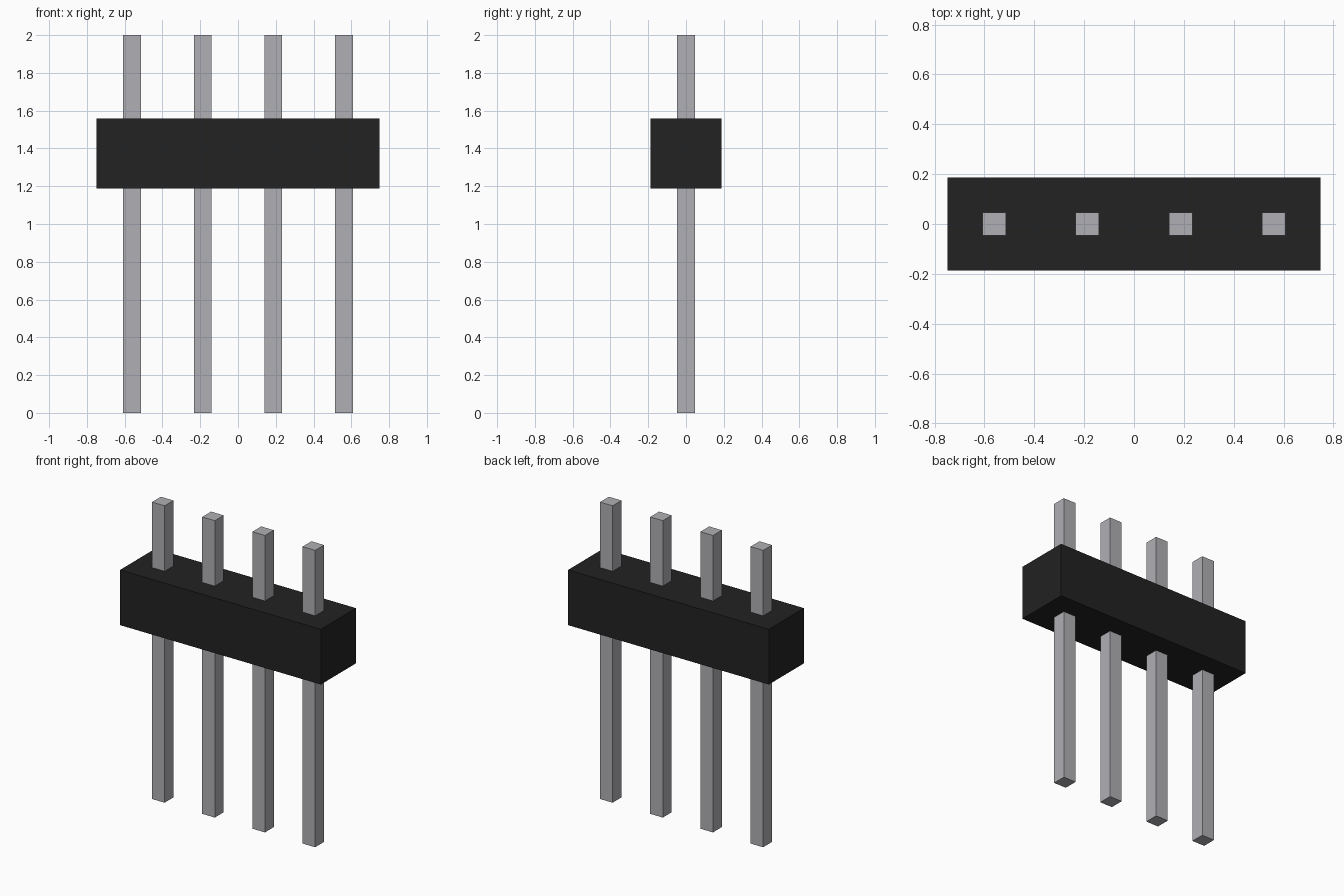
import bpy

cube = bpy.data.objects.get("Cube")
if cube:
    bpy.data.objects.remove(cube, do_unlink=True)


def make_material(name, rgb):
    mat = bpy.data.materials.new(name)
    mat.use_nodes = True
    mat.diffuse_color = (*rgb, 1)
    mat.node_tree.nodes["Principled BSDF"].inputs["Base Color"].default_value = (*rgb, 1)
    return mat


def box(name, size, center, mat):
    bpy.ops.mesh.primitive_cube_add(size=1, location=center)
    obj = bpy.context.object
    obj.name = name
    obj.scale = size
    bpy.ops.object.transform_apply(location=False, rotation=False, scale=True)
    obj.data.materials.append(mat)
    return obj


black = make_material("black plastic", (0.016, 0.016, 0.016))
metal = make_material("grey metal", (0.434, 0.434, 0.462))

PITCH = 0.374
PIN_WIDTH = 0.094
PIN_COUNT = 4

# Plastic housing
box("housing", (PITCH * PIN_COUNT, PITCH, 0.372), (0, 0, 1.373), black)

# Row of square pins passing through the housing
for i in range(PIN_COUNT):
    x = (i - (PIN_COUNT - 1) / 2) * PITCH
    box(f"pin_{i + 1}", (PIN_WIDTH, PIN_WIDTH, 2), (x, 0, 1), metal)
